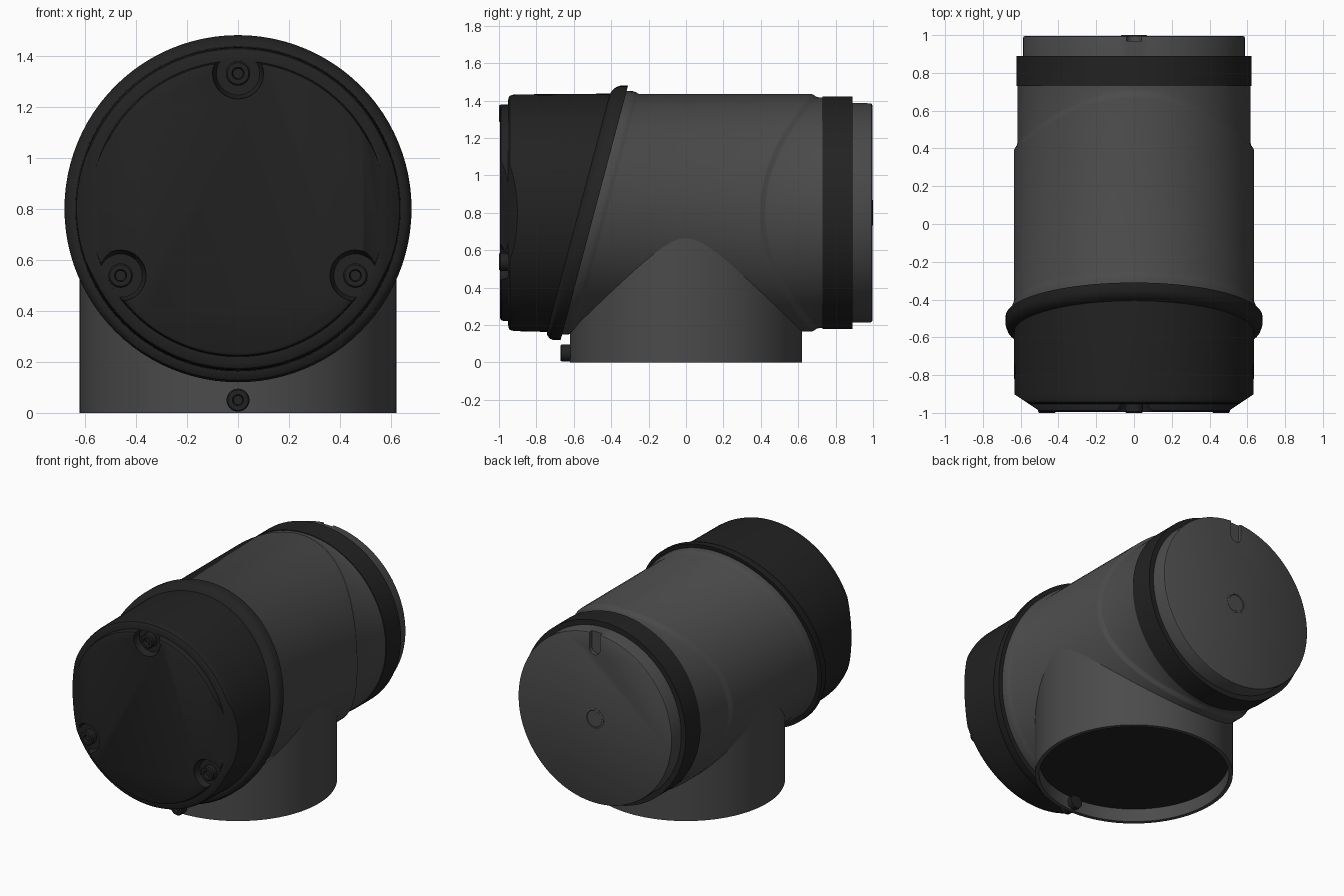
import bpy, bmesh, math
from mathutils import Matrix, Vector

cube = bpy.data.objects.get("Cube")
if cube:
    bpy.data.objects.remove(cube)


def material(name, v):
    m = bpy.data.materials.new(name)
    m.use_nodes = True
    m.diffuse_color = (v, v, v, 1)
    bsdf = m.node_tree.nodes["Principled BSDF"]
    bsdf.inputs["Base Color"].default_value = (v, v, v, 1)
    bsdf.inputs["Roughness"].default_value = 0.6
    return m


GREY = material("mid grey", 0.07)
DARK = material("charcoal black", 0.016)
AXIS_Z = 0.8
TILT = 0.265      # lean of the collar plane
SADDLE = 0.28     # sweep of the curved body step
BARREL = Matrix.Translation((0, 0, AXIS_Z))
UPRIGHT = Matrix.Rotation(math.pi / 2, 4, 'X')   # local +y becomes +z


def smooth(ob, angle=32):
    bpy.ops.object.select_all(action='DESELECT')
    ob.select_set(True)
    bpy.context.view_layer.objects.active = ob
    bpy.ops.object.shade_smooth_by_angle(angle=math.radians(angle))


def lathe(name, rings, mat, matrix=BARREL, n=96, closed=False, shade=True):
    """Loft rings (radius, y, tilt, saddle) along y; open ends are capped."""
    bm = bmesh.new()
    loops = []
    for ring in rings:
        r, y, tilt, saddle = (tuple(ring) + (0, 0))[:4]
        loop = []
        for i in range(n):
            a = 2 * math.pi * i / n
            c, s = math.cos(a), math.sin(a)
            loop.append(bm.verts.new((r * c, y + tilt * r * s + saddle * s * s, r * s)))
        loops.append(loop)
    pairs = list(zip(loops, loops[1:]))
    if closed:
        pairs.append((loops[-1], loops[0]))
    else:
        bm.faces.new(loops[0])
        bm.faces.new(loops[-1])
    for a, b in pairs:
        for i in range(n):
            j = (i + 1) % n
            bm.faces.new((a[i], a[j], b[j], b[i]))
    bmesh.ops.recalc_face_normals(bm, faces=bm.faces)
    bm.transform(matrix)
    me = bpy.data.meshes.new(name)
    bm.to_mesh(me)
    bm.free()
    me.materials.append(mat)
    ob = bpy.data.objects.new(name, me)
    bpy.context.collection.objects.link(ob)
    if shade:
        smooth(ob)
    return ob


def cut(ob, cutter):
    cutter.hide_render = True
    mod = ob.modifiers.new("cut", 'BOOLEAN')
    mod.operation, mod.solver, mod.object = 'DIFFERENCE', 'EXACT', cutter
    bpy.context.view_layer.objects.active = ob
    bpy.ops.object.modifier_apply(modifier=mod.name)
    bpy.data.objects.remove(cutter)


# Front cover with raised panel and leaning collar
cover = lathe("front_cover", [
    (0.562, -0.995), (0.574, -0.988), (0.578, -0.975), (0.58, -0.952), (0.612, -0.95),
    (0.626, -0.942), (0.631, -0.925), (0.633, -0.9),
    (0.637, -0.575, TILT), (0.655, -0.568, TILT), (0.672, -0.552, TILT),
    (0.68, -0.53, TILT), (0.68, -0.49, TILT), (0.6, -0.49, TILT)], DARK, shade=False)

# Slanted flats on both sides of the cover
bm = bmesh.new()
bm.from_mesh(cover.data)
for side in (1, -1):
    res = bmesh.ops.bisect_plane(
        bm, geom=bm.verts[:] + bm.edges[:] + bm.faces[:],
        plane_co=(side * 0.635, -0.9, AXIS_Z),
        plane_no=Vector((side * 0.1, -0.15, 0)).normalized(), clear_outer=True)
    rim = [e for e in res["geom_cut"] if isinstance(e, bmesh.types.BMEdge)]
    bmesh.ops.holes_fill(bm, edges=rim, sides=0)
bmesh.ops.recalc_face_normals(bm, faces=bm.faces)
bm.to_mesh(cover.data)
bm.free()

# Screw pockets in the panel, then the socket screws
spots = [(0, 0.53), (0.46, -0.262), (-0.46, -0.262)]
for x, z in spots:
    at = Matrix.Translation((x, 0, AXIS_Z + z))
    cut(cover, lathe("pocket_cutter", [(0.1, -1.05), (0.1, -0.99), (0.085, -0.953)],
                     DARK, at, 32, shade=False))
smooth(cover)
for k, (x, z) in enumerate(spots):
    at = Matrix.Translation((x, 0, AXIS_Z + z))
    lathe("cover_screw_%d" % (k + 1), [
        (0.048, -0.93), (0.048, -0.992), (0.042, -1.0), (0.024, -1.0), (0.02, -0.98)],
        DARK, at, 32)

# Horizontal barrel with curved step toward the back
lathe("barrel", [
    (0.6, -0.495, TILT), (0.652, -0.495, TILT), (0.65, -0.455, TILT), (0.643, -0.435, TILT),
    (0.635, -0.42, TILT), (0.635, 0.39, 0, SADDLE), (0.632, 0.4, 0, SADDLE),
    (0.62, 0.418, 0, SADDLE), (0.617, 0.43, 0, SADDLE), (0.617, 0.735)], GREY)

# Rear band and end plug
lathe("rear_band", [(0.56, 0.73), (0.622, 0.73), (0.622, 0.89), (0.56, 0.89)],
      DARK, closed=True)
plug = lathe("rear_plug", [(0.587, 0.7), (0.587, 0.985), (0.584, 0.992), (0.577, 0.996)],
             GREY, shade=False)
bpy.ops.mesh.primitive_cube_add(size=1, location=(0, 1, AXIS_Z + 0.58))
slot = bpy.context.object
slot.scale = (0.08, 0.06, 0.2)
cut(plug, slot)
cut(plug, lathe("slot_end_cutter", [(0.04, 0.97), (0.04, 1.03)], GREY,
                Matrix.Translation((0, 0, AXIS_Z + 0.48)), 24, shade=False))
smooth(plug)
lathe("rear_button", [(0.07, 0.99), (0.07, 0.998), (0.066, 1.0), (0.058, 1.0), (0.055, 0.997)],
      GREY, n=48)

# Vertical neck, open underneath, with a dark ceiling
lathe("neck", [(0.595, 0.7), (0.62, 0.7), (0.62, 0.0), (0.595, 0.0)], GREY, UPRIGHT, closed=True)
lathe("neck_ceiling", [(0.6, 0.09), (0.6, 0.1)], DARK, UPRIGHT)

# Locking screw at the front of the neck
lathe("neck_screw", [
    (0.045, -0.56), (0.045, -0.665), (0.04, -0.672), (0.022, -0.672), (0.018, -0.655)],
    DARK, Matrix.Translation((0, 0, 0.05)), 32)
